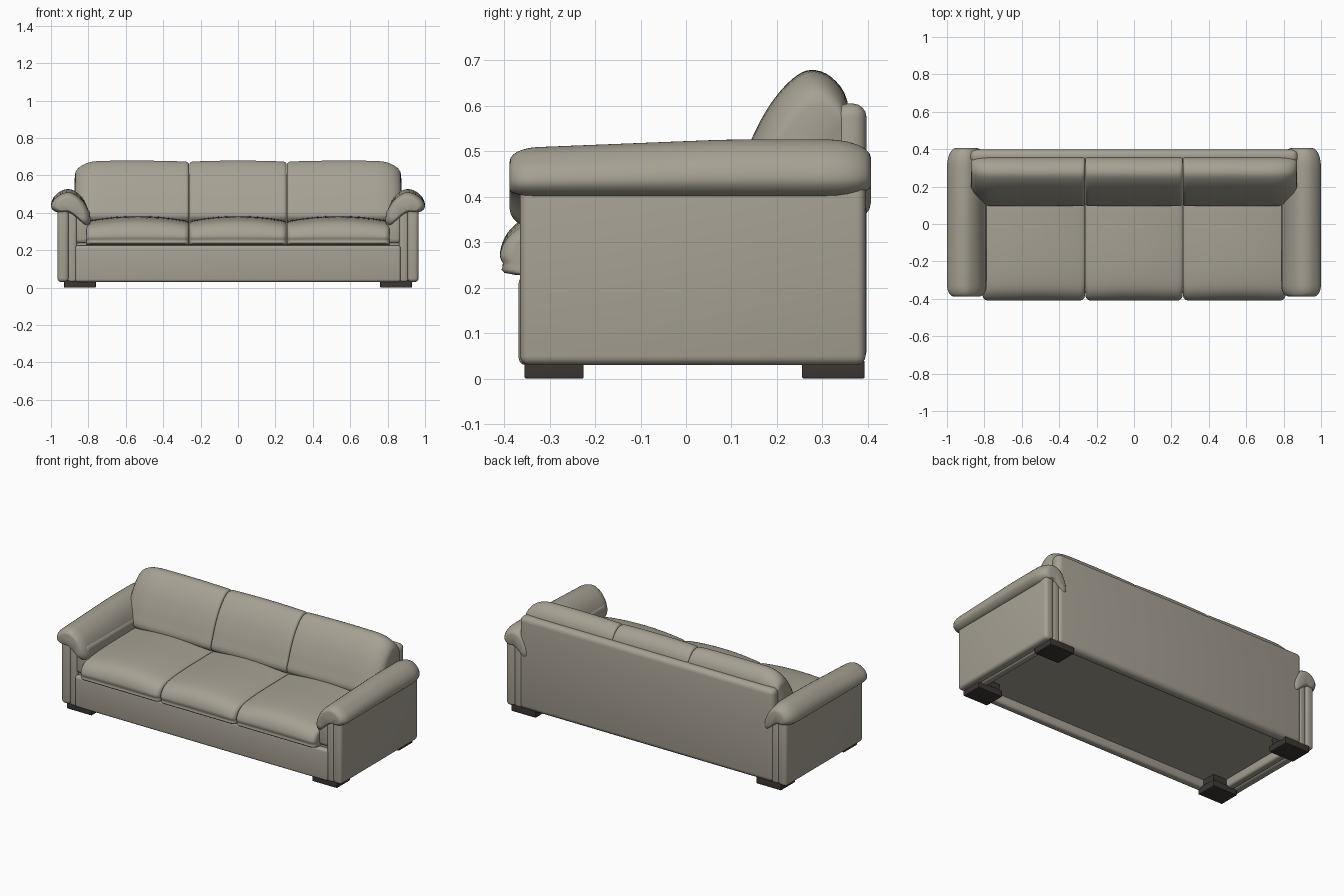
import bpy, bmesh, math
from mathutils import Vector

if "Cube" in bpy.data.objects:
    bpy.data.objects.remove(bpy.data.objects["Cube"])


def material(name, rgb):
    m = bpy.data.materials.new(name)
    m.diffuse_color = (*rgb, 1)
    m.use_nodes = True
    m.node_tree.nodes["Principled BSDF"].inputs["Base Color"].default_value = m.diffuse_color
    return m


LEATHER = material("taupe leather", (0.385, 0.355, 0.295))
DARK = material("dark brown wood", (0.045, 0.037, 0.034))


def finish(bm, name, mat, angle=40):
    bmesh.ops.recalc_face_normals(bm, faces=bm.faces)
    me = bpy.data.meshes.new(name)
    bm.to_mesh(me)
    bm.free()
    me.materials.append(mat)
    me.shade_smooth()
    me.set_sharp_from_angle(angle=math.radians(angle))
    ob = bpy.data.objects.new(name, me)
    bpy.context.collection.objects.link(ob)
    return ob


def box(name, x, y, z, bevel=0.0, mat=LEATHER):
    """Rounded box from (min, max) ranges."""
    bm = bmesh.new()
    bmesh.ops.create_cube(bm, size=1)
    for v in bm.verts:
        v.co = Vector([(r[0] + r[1]) / 2 + c * (r[1] - r[0])
                       for r, c in zip((x, y, z), v.co)])
    if bevel:
        bmesh.ops.bevel(bm, geom=bm.edges[:], offset=bevel, segments=4,
                        profile=0.5, affect='EDGES')
    return finish(bm, name, mat)


def smooth_loop(pts, n=4):
    """Closed Catmull-Rom curve through the points."""
    out, k = [], len(pts)
    for i in range(k):
        p0, p1, p2, p3 = (Vector(pts[(i + j) % k]) for j in (-1, 0, 1, 2))
        for s in range(n):
            t = s / n
            out.append(0.5 * (2 * p1 + (p2 - p0) * t
                              + (2 * p0 - 5 * p1 + 4 * p2 - p3) * t * t
                              + (3 * p1 - p0 - 3 * p2 + p3) * t ** 3))
    return out


def pillow(name, profile, pivot, start, end, r0, r1, s0, s1, place, crown=0.0):
    """Sweep a profile from start to end, shrinking it roundly at both ends."""
    steps = 6
    st = []
    for i in range(steps + 1):
        a = i / steps * math.pi / 2
        st.append((start + r0 * (1 - math.cos(a)), s0 + (1 - s0) * math.sin(a)))
    lo, hi = start + r0, end - r1
    st += [(lo + (hi - lo) * i / 8, 1) for i in range(1, 8)]
    for i in range(steps, -1, -1):
        a = i / steps * math.pi / 2
        st.append((end - r1 * (1 - math.cos(a)), s1 + (1 - s1) * math.sin(a)))
    loop = smooth_loop(profile)
    piv = Vector(pivot)
    bm = bmesh.new()
    rings = []
    for pos, s in st:
        u = 2 * (pos - start) / (end - start) - 1
        ring = []
        for p in loop:
            d = (p - piv) * s
            if d.y > 0:
                d.y *= 1 - crown * u * u
            q = piv + d
            ring.append(bm.verts.new(place(pos, q.x, q.y)))
        rings.append(ring)
    n = len(loop)
    for a, b in zip(rings, rings[1:]):
        for i in range(n):
            bm.faces.new((a[i], a[(i + 1) % n], b[(i + 1) % n], b[i]))
    bm.faces.new(rings[0])
    bm.faces.new(rings[-1])
    return finish(bm, name, LEATHER, 50)


# Frame: front rail, recessed seat deck, back
box("front_rail", (-0.87, 0.87), (-0.368, -0.32), (0.03, 0.225), 0.015)
box("seat_deck", (-0.87, 0.87), (-0.34, 0.35), (0.08, 0.24))
box("back_frame", (-0.875, 0.875), (0.325, 0.397), (0.03, 0.605), 0.03)

# Cushion cross-sections in (y, z)
SEAT = [(-0.375, 0.228), (-0.403, 0.255), (-0.408, 0.285), (-0.385, 0.33),
        (-0.33, 0.362), (-0.2, 0.378), (0.0, 0.382), (0.15, 0.375),
        (0.2, 0.3), (0.15, 0.235), (-0.1, 0.23)]
BACK = [(0.10, 0.37), (0.115, 0.45), (0.15, 0.54), (0.19, 0.61), (0.235, 0.66),
        (0.275, 0.679), (0.32, 0.663), (0.355, 0.61), (0.36, 0.5),
        (0.35, 0.37), (0.2, 0.33)]


def along_x(pos, a, b):
    return (pos, a, b)


# Three seat cushions and three back cushions
for label, x0, x1 in (("left", -0.81, -0.262), ("middle", -0.26, 0.26),
                      ("right", 0.262, 0.81)):
    pillow(label + "_seat_cushion", SEAT, (0.0, 0.25), x0, x1,
           0.03, 0.03, 0.93, 0.93, along_x, 0.2)
    outer_l, outer_r = label == "left", label == "right"
    pillow(label + "_back_cushion", BACK, (0.34, 0.40),
           -0.872 if outer_l else x0, 0.872 if outer_r else x1,
           0.13 if outer_l else 0.02, 0.13 if outer_r else 0.02,
           0.74 if outer_l else 0.94, 0.74 if outer_r else 0.94, along_x, 0.02)

# Arm pad cross-section in (x, z)
PAD = [(0.965, 0.402), (0.995, 0.425), (0.998, 0.455), (0.98, 0.49),
       (0.94, 0.52), (0.89, 0.524), (0.84, 0.49), (0.805, 0.43),
       (0.788, 0.36), (0.81, 0.33), (0.86, 0.37), (0.91, 0.402)]

for side, s in (("left", -1), ("right", 1)):
    def span(a, b):
        return (min(a * s, b * s), max(a * s, b * s))

    # Arm body in two upholstered strips, plus the inner lining
    box(side + "_arm_outer_panel", span(0.905, 0.965), (-0.365, 0.395),
        (0.03, 0.45), 0.02)
    box(side + "_arm_inner_panel", span(0.862, 0.91), (-0.36, 0.39),
        (0.03, 0.45), 0.014)
    box(side + "_arm_lining", span(0.79, 0.875), (-0.355, 0.34),
        (0.235, 0.42), 0.025)

    # Rolled pad, rising slightly toward the back
    def along_y(pos, a, b):
        lift = 0.018 * min(1, max(0, (0.1 - pos) / 0.45))
        return (a * s, pos, b - lift * max(0, min(1, (b - 0.40) / 0.1)))
    pillow(side + "_arm_pad", PAD, (0.90, 0.445), -0.388, 0.407,
           0.06, 0.10, 0.62, 0.5, along_y)

    # Feet
    box(side + "_front_foot", span(0.76, 0.93), (-0.355, -0.225),
        (0.0, 0.04), 0.004, DARK)
    box(side + "_back_foot", span(0.76, 0.93), (0.255, 0.393),
        (0.0, 0.04), 0.004, DARK)
    # Corner blocks joining the feet to the deck
    box(side + "_front_foot_block", span(0.77, 0.9), (-0.34, -0.235),
        (0.035, 0.09), 0, DARK)
    box(side + "_back_foot_block", span(0.77, 0.9), (0.265, 0.36),
        (0.035, 0.09), 0, DARK)
